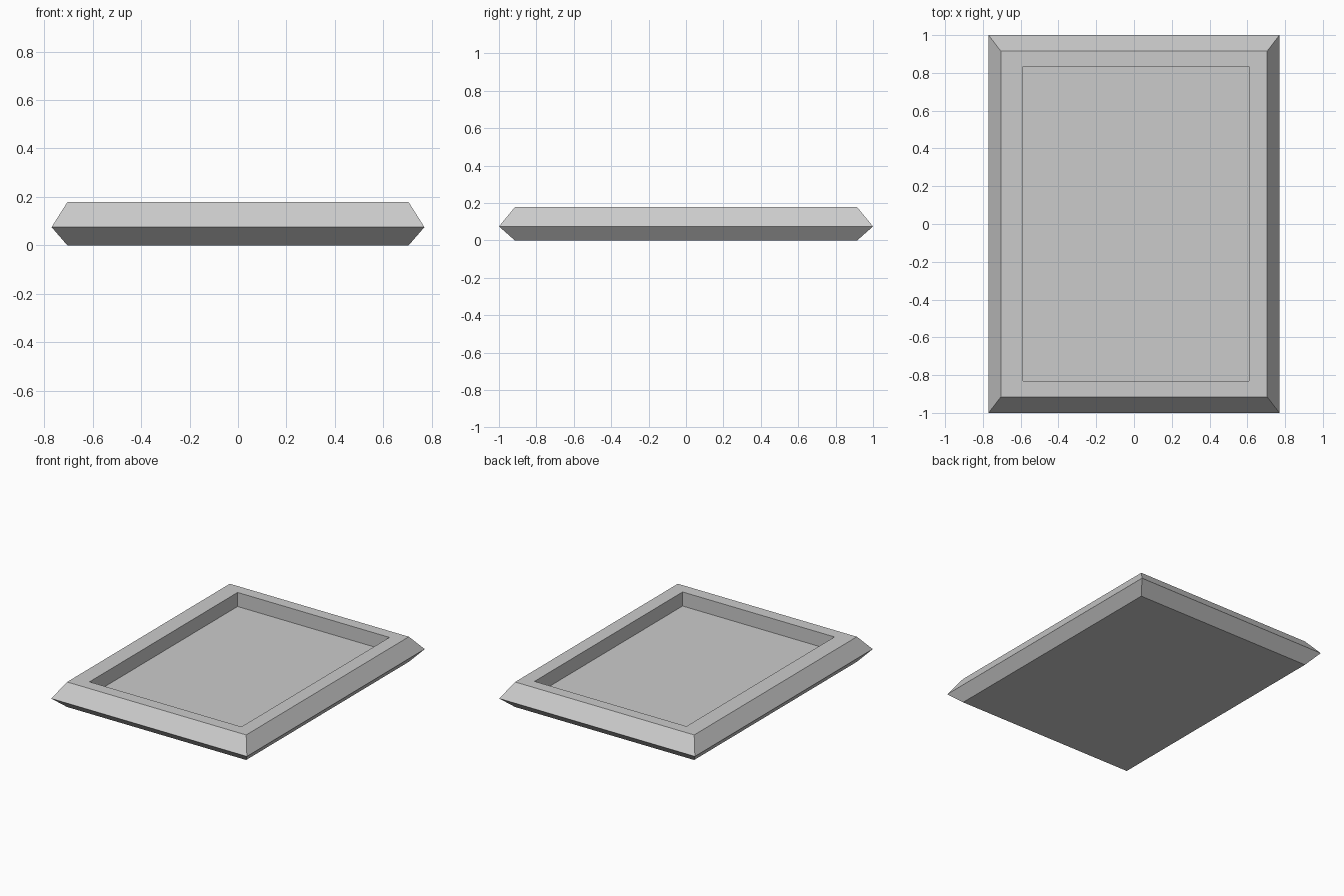
import bpy
import bmesh

if "Cube" in bpy.data.objects:
    bpy.data.objects.remove(bpy.data.objects["Cube"])

# Rectangular rings from the base, over the rim and down into the recess:
# (x_min, x_max, y_min, y_max, z)
RINGS = [
    (-0.705, 0.705, -0.915, 0.915, 0.0),     # base
    (-0.77, 0.77, -1.0, 1.0, 0.075),         # widest edge
    (-0.705, 0.705, -0.915, 0.915, 0.178),   # top rim
    (-0.588, 0.608, -0.83, 0.835, 0.178),    # recess mouth
    (-0.588, 0.608, -0.83, 0.835, 0.078),    # recess floor
]

bm = bmesh.new()


def add_ring(x0, x1, y0, y1, z):
    return [bm.verts.new((x, y, z)) for x, y in ((x0, y0), (x1, y0), (x1, y1), (x0, y1))]


rings = [add_ring(*r) for r in RINGS]

# Bridge neighbouring rings, then cap the base and the recess floor
for low, high in zip(rings, rings[1:]):
    for i in range(4):
        j = (i + 1) % 4
        bm.faces.new((low[i], low[j], high[j], high[i]))
bm.faces.new(rings[0][::-1])
bm.faces.new(rings[-1])
bmesh.ops.recalc_face_normals(bm, faces=bm.faces)

mesh = bpy.data.meshes.new("tray")
bm.to_mesh(mesh)
bm.free()
bpy.context.collection.objects.link(bpy.data.objects.new("tray", mesh))
